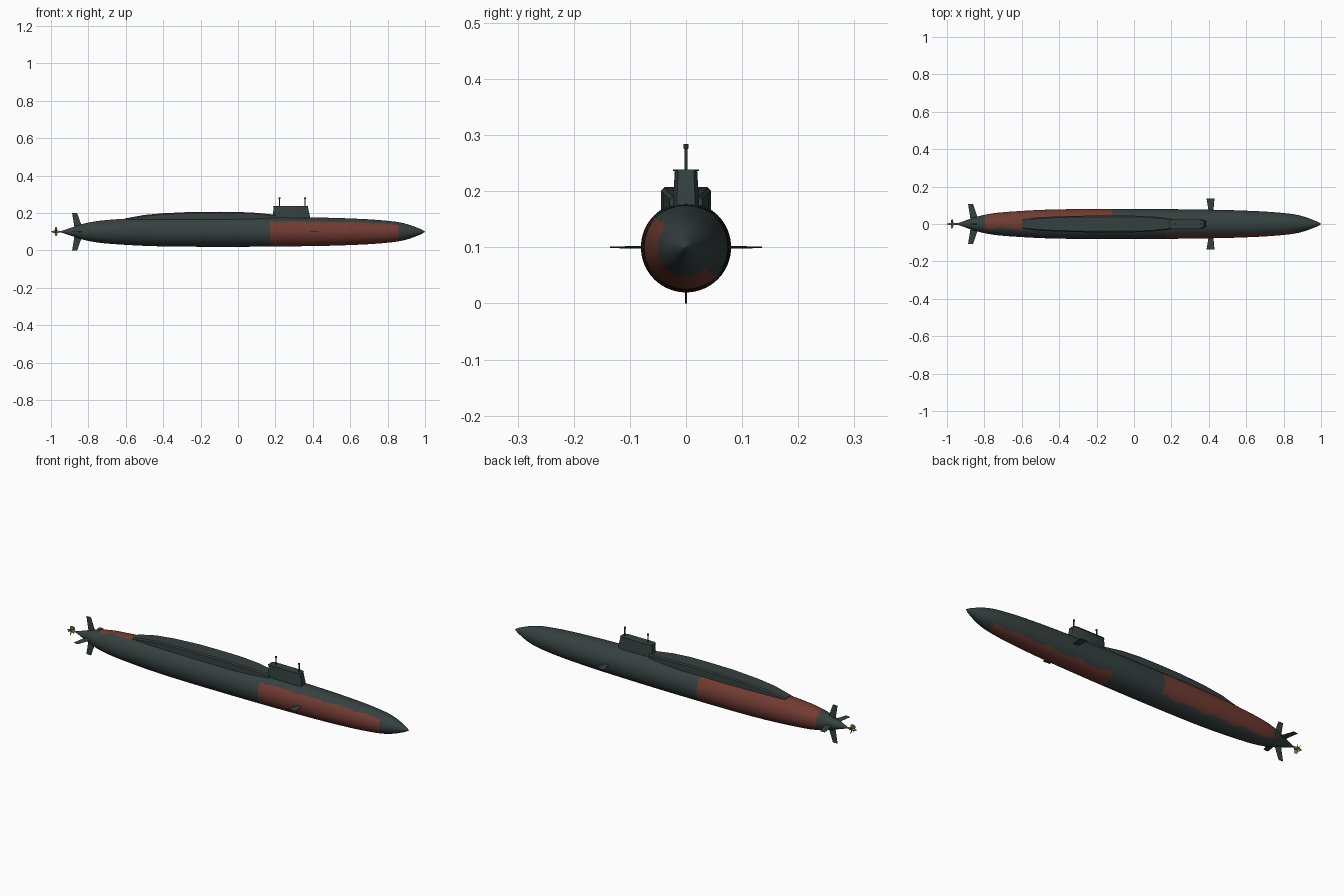
import bpy, bmesh, math
from math import sin, cos, pi
from mathutils import Matrix, Vector

if "Cube" in bpy.data.objects:
    bpy.data.objects.remove(bpy.data.objects["Cube"])

ZC = 0.1  # height of the hull axis


def material(name, rgb):
    m = bpy.data.materials.new(name)
    m.diffuse_color = (*rgb, 1)
    m.use_nodes = True
    m.node_tree.nodes["Principled BSDF"].inputs["Base Color"].default_value = m.diffuse_color
    return m


GREEN = material("dark_slate_green", (0.036, 0.052, 0.051))
RED = material("rust_red", (0.165, 0.044, 0.032))
BRASS = material("brass", (0.24, 0.17, 0.08))


def loft(name, rings, mats, rule=None, angle=30):
    """Skin a list of equal-length point rings, capping both ends."""
    bm = bmesh.new()
    vr = [[bm.verts.new(p) for p in r] for r in rings]
    n = len(rings[0])
    for a, b in zip(vr, vr[1:]):
        for i in range(n):
            j = (i + 1) % n
            bm.faces.new((a[i], a[j], b[j], b[i]))
    bm.faces.new(vr[0])
    bm.faces.new(vr[-1])
    bmesh.ops.recalc_face_normals(bm, faces=bm.faces)
    if rule:
        for f in bm.faces:
            f.material_index = rule(f.calc_center_median())
    me = bpy.data.meshes.new(name)
    bm.to_mesh(me)
    bm.free()
    ob = bpy.data.objects.new(name, me)
    bpy.context.collection.objects.link(ob)
    for m in mats:
        me.materials.append(m)
    bpy.ops.object.select_all(action='DESELECT')
    ob.select_set(True)
    bpy.context.view_layer.objects.active = ob
    bpy.ops.object.shade_smooth_by_angle(angle=math.radians(angle))
    return ob


def circle_x(x, r, n):
    return [(x, r * cos(2 * pi * i / n), ZC + r * sin(2 * pi * i / n)) for i in range(n)]


def circle_z(x, z, r, n=12):
    return [(x + r * cos(2 * pi * i / n), r * sin(2 * pi * i / n), z) for i in range(n)]


# Hull: smooth body of revolution from (x, radius) points
PROFILE = [(-0.945, 0.004), (-0.9, 0.019), (-0.85, 0.036), (-0.8, 0.049), (-0.73, 0.060),
           (-0.6, 0.070), (-0.45, 0.077), (-0.25, 0.080), (0.1, 0.080), (0.3, 0.078),
           (0.5, 0.0745), (0.65, 0.069), (0.75, 0.063), (0.84, 0.054), (0.88, 0.047),
           (0.92, 0.036), (0.96, 0.021), (0.985, 0.010), (0.999, 0.001)]


def slope(k):
    a, b = PROFILE[max(k - 1, 0)], PROFILE[min(k + 1, len(PROFILE) - 1)]
    return (b[1] - a[1]) / (b[0] - a[0])


def radius(x):
    k = 0
    while k < len(PROFILE) - 2 and x > PROFILE[k + 1][0]:
        k += 1
    (x0, r0), (x1, r1) = PROFILE[k], PROFILE[k + 1]
    h = x1 - x0
    t = (x - x0) / h
    return (r0 * (2 * t**3 - 3 * t**2 + 1) + r1 * (3 * t**2 - 2 * t**3)
            + h * (slope(k) * (t**3 - 2 * t**2 + t) + slope(k + 1) * (t**3 - t**2)))


def hull_colour(c):
    """Two rust patches: forward on the -y side, aft on the +y side, wavy edges."""
    a = math.degrees(math.atan2(c.z - ZC, c.y)) % 360
    wave = 4 * sin(c.x * 38) + 2 * sin(c.x * 71)
    if 0.175 < c.x < 0.855 and 135 + 0.5 * wave < a < 314 + wave:
        return 1
    b = (a + 180) % 360 - 180
    if -0.8 < c.x < -0.12 and -46 + wave < b < 114 + wave:
        return 1
    return 0


N = 195
xs = [-0.945 + 1.944 * i / N for i in range(N + 1)]
loft("hull", [circle_x(x, radius(x), 80) for x in xs], [GREEN, RED], hull_colour, 40)

# Raised casing behind the sail: x, half width, top height
casing = [(-0.6, 0.027, 0.172), (-0.5, 0.036, 0.190), (-0.4, 0.041, 0.199),
          (-0.25, 0.0445, 0.206), (-0.1, 0.0445, 0.207), (0.0, 0.0445, 0.206),
          (0.1, 0.040, 0.201), (0.2, 0.029, 0.191)]
loft("missile_casing",
     [[(x, -w, 0.155), (x, -w, t - 0.006), (x, -w + 0.006, t),
       (x, w - 0.006, t), (x, w, t - 0.006), (x, w, 0.155)] for x, w, t in casing], [GREEN])


# Sail with a thin cap plate
def sail_ring(x0, x1, w, z):
    half = [(x0, 0.7 * w), (x0 + 0.012, w), (x1 - 0.02, w), (x1, 0.7 * w)]
    return [(x, y, z) for x, y in half] + [(x, -y, z) for x, y in reversed(half)]


loft("sail", [sail_ring(0.187, 0.385, 0.024, 0.16), sail_ring(0.187, 0.384, 0.023, 0.185),
              sail_ring(0.19, 0.373, 0.020, 0.236)], [GREEN])
loft("sail_cap", [sail_ring(0.188, 0.374, 0.023, 0.236), sail_ring(0.188, 0.373, 0.023, 0.239)], [GREEN])

# Masts with small heads
for name, x in (("aft_mast", 0.222), ("forward_mast", 0.358)):
    loft(name, [circle_z(x, z, r) for z, r in
                ((0.23, 0.003), (0.275, 0.003), (0.276, 0.0045), (0.284, 0.0045))], [GREEN])


# Tapered plates turned about the hull axis: root and tip are (x aft, x fore, distance)
def fin(name, root, tip, thick, turn):
    rot = Matrix.Translation((0, 0, ZC)) @ Matrix.Rotation(turn, 4, 'X')

    def ring(a, b, d, t):
        m = a + 0.65 * (b - a)
        return [rot @ Vector(p) for p in ((a, 0.0004, d), (m, t, d), (b, 0.0006, d),
                                          (b, -0.0006, d), (m, -t, d), (a, -0.0004, d))]
    loft(name, [ring(*root, thick), ring(*tip, thick * 0.6)], [GREEN])


for i, name in enumerate(("upper_rudder", "left_stern_plane", "lower_rudder", "right_stern_plane")):
    reach = 0.1 if i % 2 == 0 else 0.106
    fin(name, (-0.872, -0.828, 0.01), (-0.887, -0.86, reach), 0.003, i * pi / 2)
for name, turn in (("left_bow_plane", pi / 2), ("right_bow_plane", -pi / 2)):
    fin(name, (0.400, 0.424, 0.06), (0.388, 0.430, 0.135), 0.0025, turn)

# Propeller: hub and twisted blades
loft("propeller_hub", [circle_x(x, r, 16) for x, r in
                       ((-0.94, 0.004), (-0.958, 0.0045), (-0.962, 0.007), (-0.985, 0.006), (-1.0, 0.001))], [BRASS])
for i in range(5):
    turn = Matrix.Translation((-0.973, 0, ZC)) @ Matrix.Rotation(i * 2 * pi / 5, 4, 'X')
    rings = []
    for d, w, twist in ((0.004, 0.006, 35), (0.014, 0.009, 45), (0.021, 0.008, 52), (0.025, 0.004, 56)):
        m = turn @ Matrix.Rotation(math.radians(twist), 4, 'Z')
        rings.append([m @ Vector(p) for p in ((-w, -0.0007, d), (w, -0.0007, d), (w, 0.0007, d), (-w, 0.0007, d))])
    loft("propeller_blade_%d" % (i + 1), rings, [BRASS])
